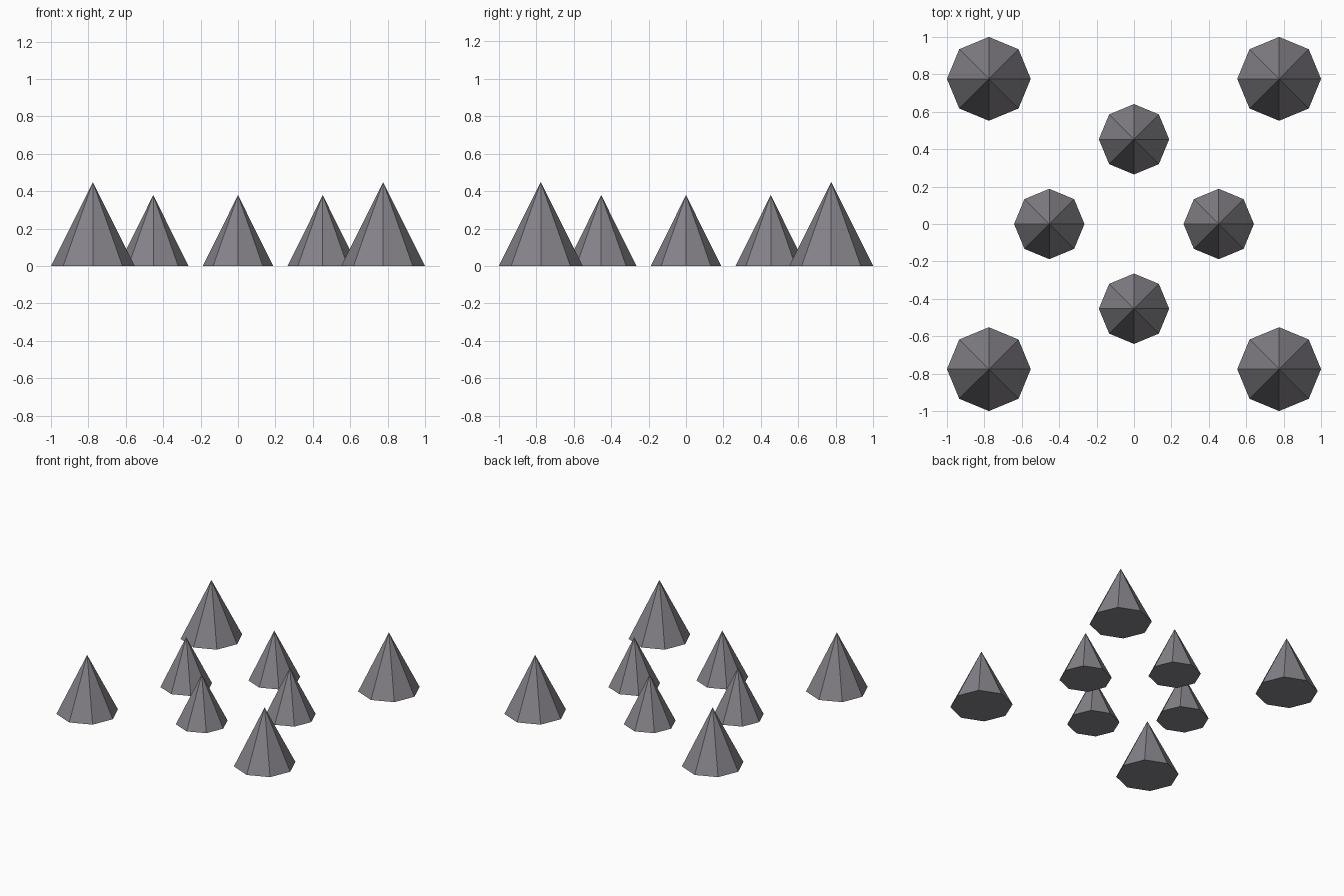
import bpy

if "Cube" in bpy.data.objects:
    bpy.data.objects.remove(bpy.data.objects["Cube"])

# Dark, slightly violet grey
dark_grey = bpy.data.materials.new("dark_grey")
dark_grey.diffuse_color = (0.235, 0.225, 0.25, 1)
dark_grey.use_nodes = True
dark_grey.node_tree.nodes["Principled BSDF"].inputs["Base Color"].default_value = dark_grey.diffuse_color


def spike(name, x, y, radius, height):
    """Eight-sided closed cone standing on the ground."""
    bpy.ops.mesh.primitive_cone_add(
        vertices=8, radius1=radius, radius2=0, depth=height,
        end_fill_type='NGON', location=(x, y, height / 2))
    obj = bpy.context.object
    obj.name = name
    obj.data.materials.append(dark_grey)


# Large spikes at the four corners
BIG = 0.776
for label, sx, sy in (("front_left", -1, -1), ("front_right", 1, -1),
                      ("back_left", -1, 1), ("back_right", 1, 1)):
    spike(label + "_large_spike", sx * BIG, sy * BIG, 0.224, 0.448)

# Small spikes in the inner diamond
SMALL = 0.453
for label, dx, dy in (("front", 0, -1), ("right", 1, 0),
                      ("back", 0, 1), ("left", -1, 0)):
    spike(label + "_small_spike", dx * SMALL, dy * SMALL, 0.188, 0.379)
